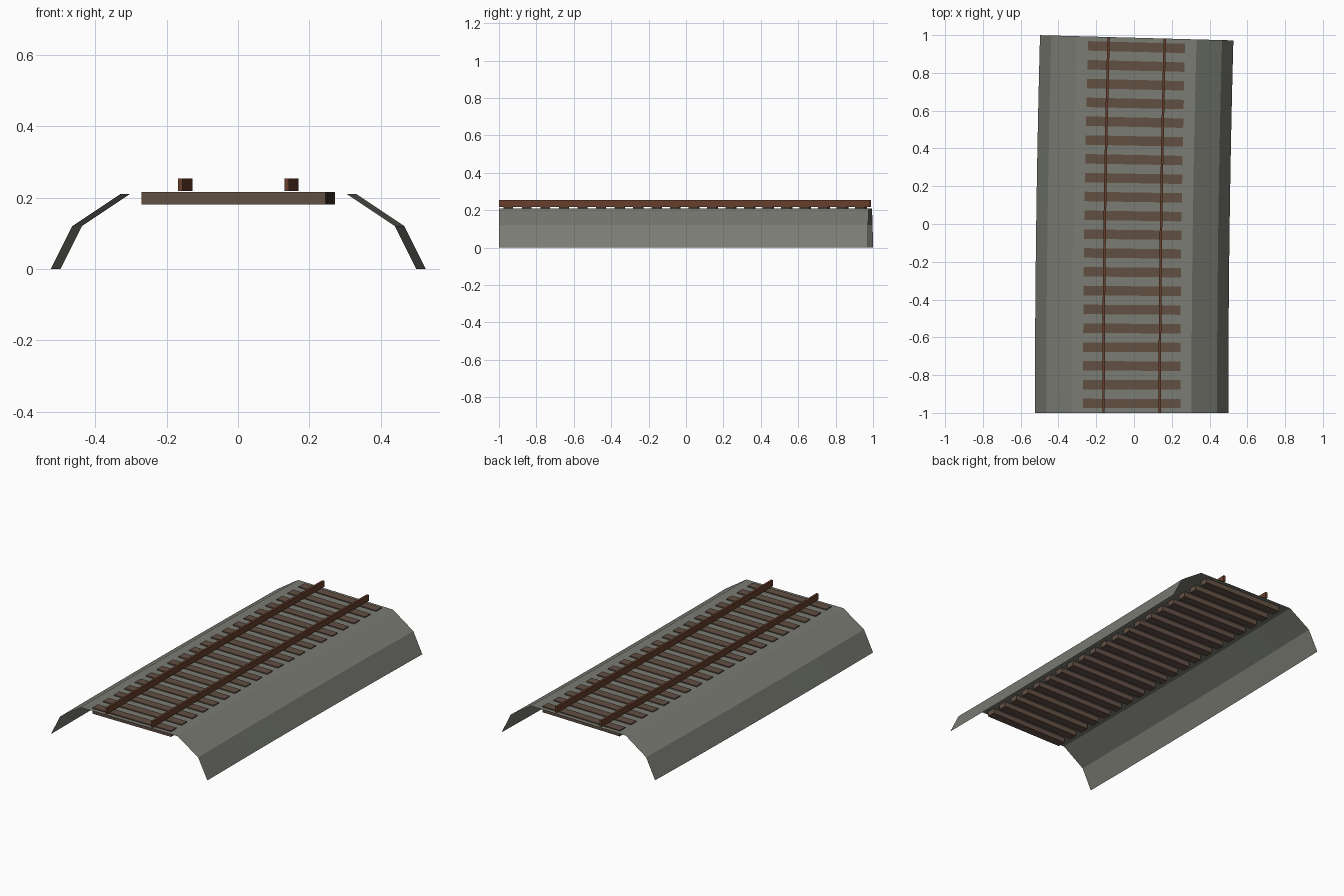
import bpy, math

if "Cube" in bpy.data.objects:
    bpy.data.objects.remove(bpy.data.objects["Cube"])

THETA = 0.0270          # total turn of the gentle right-hand bend
LENGTH = 1.986          # centre-line length
RADIUS = LENGTH / THETA
X0, Y0 = -0.0125, -1.0
SEGMENTS = 20


def mat(name, rgb):
    m = bpy.data.materials.new(name)
    lin = [c / 12.92 if c <= 0.04045 else ((c + 0.055) / 1.055) ** 2.4
           for c in (v / 255 for v in rgb)]
    m.diffuse_color = (*lin, 1)
    m.use_nodes = True
    m.node_tree.nodes["Principled BSDF"].inputs["Base Color"].default_value = m.diffuse_color
    return m


gravel = mat("gravel grey", (122, 124, 115))
wood = mat("sleeper brown", (98, 80, 68))
rust = mat("rusty rail brown", (104, 62, 44))
steel = mat("worn steel grey", (122, 124, 115))


def bend(offset, s, z):
    """Point at a sideways offset and distance s along the curved track."""
    a = s / RADIUS
    r = RADIUS - offset
    return (X0 + RADIUS - r * math.cos(a), Y0 + r * math.sin(a), z)


def sweep(name, profile, s0, s1, n, mats, closed=False, caps=False):
    """Sweep an (offset, z) profile along the bend."""
    k = len(profile)
    verts = [bend(x, s0 + (s1 - s0) * i / n, z)
             for i in range(n + 1) for x, z in profile]
    faces = [(i * k + j, i * k + (j + 1) % k, (i + 1) * k + (j + 1) % k, (i + 1) * k + j)
             for i in range(n) for j in range(k if closed else k - 1)]
    if caps:
        faces += [tuple(reversed(range(k))), tuple(n * k + j for j in range(k))]
    me = bpy.data.meshes.new(name)
    me.from_pydata(verts, [], faces)
    for m in mats:
        me.materials.append(m)
    ob = bpy.data.objects.new(name, me)
    bpy.context.collection.objects.link(ob)
    return ob


def box(cx, w, z0, z1):
    return [(cx - w / 2, z0), (cx + w / 2, z0), (cx + w / 2, z1), (cx - w / 2, z1)]


# Open gravel bed
half = [(-0.512, 0), (-0.452, 0.12), (-0.317, 0.21)]
sweep("gravel_bed", half + [(-x, z) for x, z in reversed(half)], 0, LENGTH, SEGMENTS, [gravel])

# Sleepers sunk into the bed
step = LENGTH / 20
for i in range(20):
    s = step * (i + 0.5)
    sweep(f"sleeper_{i + 1}", box(0, 0.515, 0.18, 0.216), s - 0.025, s + 0.025, 1,
          [wood], closed=True, caps=True)

# Rails: rusty sides, worn steel running surface
for side, cx in (("left", -0.149), ("right", 0.149)):
    rail = sweep(f"{side}_rail", box(cx, 0.013, 0.218, 0.253), 0, LENGTH, SEGMENTS,
                 [rust, steel], closed=True, caps=True)
    for p in rail.data.polygons:
        if p.normal.z > 0.9:
            p.material_index = 1
